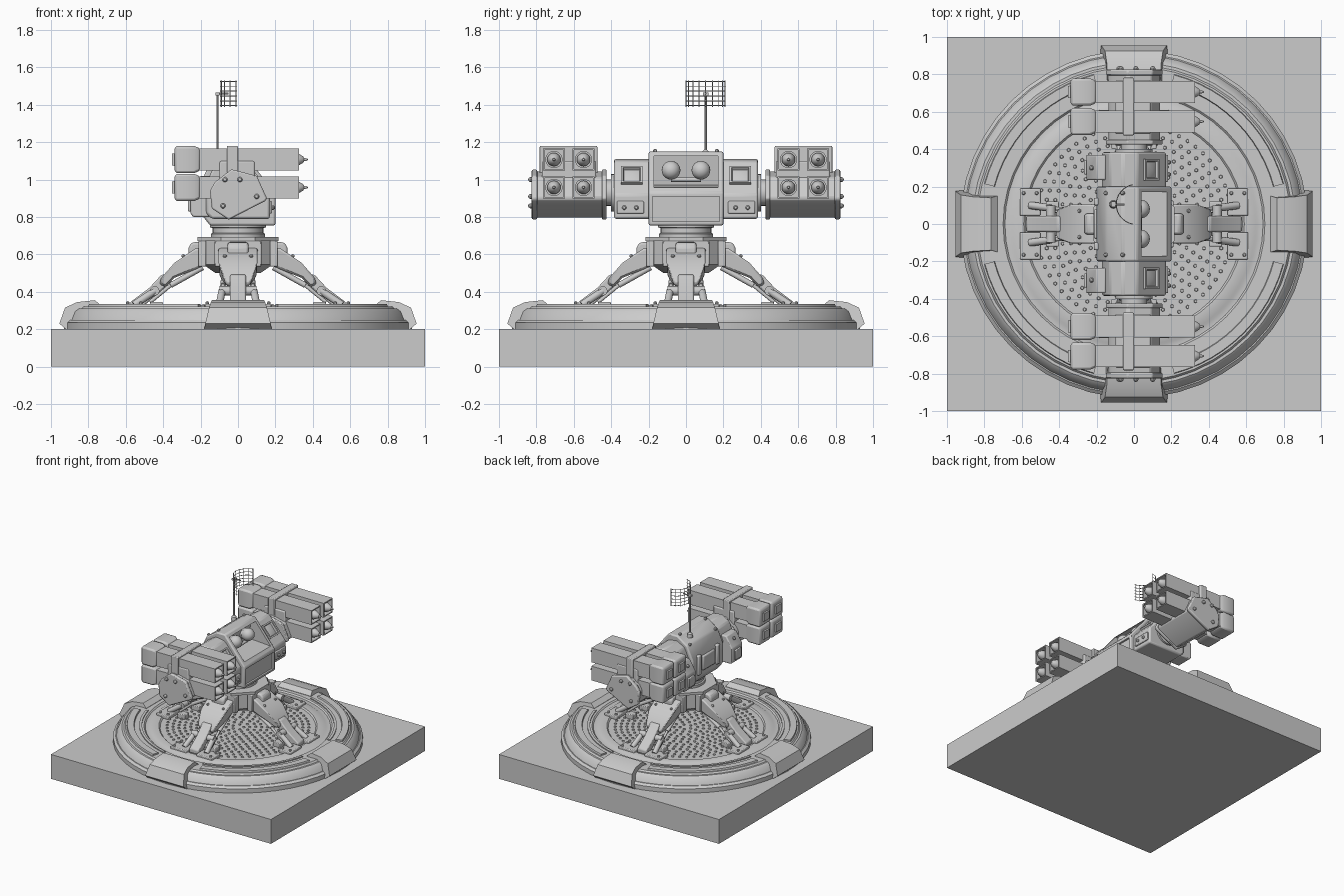
import bpy, bmesh, math
from mathutils import Matrix, Vector

if "Cube" in bpy.data.objects:
    bpy.data.objects.remove(bpy.data.objects["Cube"])

X_AXIS = Matrix.Rotation(math.pi / 2, 4, 'Y')      # lathe axis z -> x
T = Matrix.Translation


def finish(name, bm, bevel=0.0, matrix=None):
    bmesh.ops.remove_doubles(bm, verts=bm.verts, dist=1e-5)
    if matrix is not None:
        bm.transform(matrix)
    bmesh.ops.recalc_face_normals(bm, faces=bm.faces)
    me = bpy.data.meshes.new(name)
    bm.to_mesh(me)
    bm.free()
    ob = bpy.data.objects.new(name, me)
    bpy.context.collection.objects.link(ob)
    if bevel:
        m = ob.modifiers.new("bevel", 'BEVEL')
        m.width, m.segments, m.limit_method = bevel, 2, 'ANGLE'
    return ob


def box(name, x0, x1, y0, y1, z0, z1, bevel=0.0):
    bm = bmesh.new()
    bmesh.ops.create_cube(bm, size=1)
    m = T(((x0 + x1) / 2, (y0 + y1) / 2, (z0 + z1) / 2)) @ Matrix.Diagonal((x1 - x0, abs(y1 - y0), z1 - z0, 1))
    return finish(name, bm, bevel, m)


def prism(name, pts, y0, y1, bevel=0.0):
    """x,z outline extruded along y; a third value overrides the half width there"""
    bm = bmesh.new()
    a = [bm.verts.new((p[0], -p[2] if len(p) > 2 else y0, p[1])) for p in pts]
    b = [bm.verts.new((p[0], p[2] if len(p) > 2 else y1, p[1])) for p in pts]
    bm.faces.new(a)
    bm.faces.new(b[::-1])
    for i in range(len(pts)):
        j = (i + 1) % len(pts)
        bm.faces.new((a[i], b[i], b[j], a[j]))
    return finish(name, bm, bevel)


def lathe(name, prof, n=32, matrix=None, turn=0.0, arc=None, bevel=0.0):
    """r,z profile turned about z, or swept over an arc (closed outline)"""
    bm = bmesh.new()
    steps = n + 1 if arc else n
    span = arc if arc else 2 * math.pi
    rings = []
    for i in range(steps):
        t = turn + span * i / n
        rings.append([bm.verts.new((r * math.cos(t), r * math.sin(t), z)) for r, z in prof])
    k = len(prof)
    for i in range(n):
        p, q = rings[i], rings[(i + 1) % steps]
        for j in range(k if arc else k - 1):
            l = (j + 1) % k
            bm.faces.new((p[j], q[j], q[l], p[l]))
    if arc:
        bm.faces.new(rings[0])
        bm.faces.new(rings[-1])
    return finish(name, bm, bevel, matrix)


def rod(name, p, q, r, n=12):
    d = Vector(q) - Vector(p)
    m = T(p) @ d.to_track_quat('Z', 'Y').to_matrix().to_4x4()
    return lathe(name, [(0, 0), (r, 0), (r, d.length), (0, d.length)], n, m)


def bolt(name, p, d, r=0.012):
    m = T(p) @ Vector(d).to_track_quat('Z', 'Y').to_matrix().to_4x4()
    return lathe(name, [(0, -.004), (r, -.004), (r, r * .6), (r * .6, r * 1.2), (0, r * 1.4)], 10, m)


def spin4(obs):
    for ob in obs:
        for i in (1, 2, 3):
            c = ob.copy()
            c.matrix_basis = Matrix.Rotation(i * math.pi / 2, 4, 'Z') @ ob.matrix_basis
            bpy.context.collection.objects.link(c)


def cut(ob, cutter):
    m = ob.modifiers.new("cut", 'BOOLEAN')
    m.operation, m.object, m.solver = 'DIFFERENCE', cutter, 'EXACT'
    cutter.hide_render = True
    cutter.hide_set(True)


# Ground slab and round platform
box("slab", -1, 1, -1, 1, 0, 0.2)
lathe("platform", [(0, .2), (.93, .2), (.93, .235), (.912, .25), (.905, .25), (.885, .295), (.865, .31), (.85, .31),
                   (.84, .322), (.7, .322), (.69, .312), (.66, .312), (.65, .318), (.59, .318), (.58, .308), (0, .308)], 48)
panel = lathe("platform_panel", [(.77, .318), (.83, .318), (.825, .334), (.775, .334)], 12, None,
              math.radians(15), math.radians(60))
rib = lathe("platform_rib", [(.715, .318), (.735, .318), (.735, .33), (.715, .33)], 14, None,
            math.radians(14), math.radians(62))
clamp = prism("platform_clamp", [(.73, .2, .15), (.73, .325, .15), (.765, .355, .14), (.86, .345, .145),
                                 (.925, .315, .155), (.955, .23, .175), (.92, .2, .18)], 0, 0)
spin4([panel, rib, clamp])

# Studded tread in the middle
bm = bmesh.new()
for k in range(1, 13):
    r = .044 * k
    n = int(2 * math.pi * r / .052)
    for i in range(n):
        t = 2 * math.pi * (i + .5 * (k % 2)) / n
        bmesh.ops.create_cone(bm, cap_ends=True, segments=6, radius1=.011, radius2=.008, depth=.012,
                              matrix=T((r * math.cos(t), r * math.sin(t), .311)))
finish("tread_studs", bm)

# One leg towards +x, repeated four times
leg = [prism("leg_upper", [(.17, .64, .1), (.23, .63, .11), (.34, .555, .11), (.41, .475, .085), (.42, .44, .06),
                           (.385, .425, .06), (.34, .475, .09), (.25, .51, .1), (.17, .545, .1)], 0, 0, .012),
       prism("leg_lower", [(.36, .5), (.41, .49), (.475, .42), (.575, .345), (.575, .31), (.52, .31), (.43, .39),
                           (.36, .45)], -.042, .042, .008),
       prism("hip_block", [(.17, .665), (.245, .665), (.265, .64), (.265, .58), (.17, .56)], -.055, .055, .012),
       rod("ankle_pin", (.445, -.1, .405), (.445, .1, .405), .025, 16),
       box("hip_plate", .17, .212, -.125, .125, .535, .672, .006)]
for s in (-1, 1):
    a, b = sorted((s * .045, s * .19))
    leg += [box("foot_pad", .5, .61, a, b, .305, .336, .006),
            rod("foot_strut", (.445, s * .085, .405), (.555, s * .1, .33), .02),
            rod("brace_piston", (.19, s * .07, .53), (.36, s * .08, .435), .015),
            rod("brace_rod", (.36, s * .08, .435), (.47, s * .085, .345), .01),
            box("brace_foot", .4, .47, min(s * .06, s * .12), max(s * .06, s * .12), .305, .345, .005),
            bolt("leg_bolt", (.29, s * .07, .588), (.5, 0, .8), .01)]
    for x in (.52, .59):
        leg.append(bolt("foot_bolt", (x, s * .165, .336), (0, 0, 1), .01))
spin4(leg)

# Hub and swivel neck
lathe("hub", [(0, .5), (.13, .5), (.2, .545), (.2, .672), (.235, .672), (.235, .692), (.15, .692), (0, .692)], 8,
      None, math.pi / 8)
lathe("swivel_neck", [(0, .69), (.145, .69), (.145, .71), (.135, .715), (.135, .74), (.15, .745), (.15, .77), (0, .77)], 36)

# Central sensor head with a hooded opening
head = prism("sensor_head", [(-.15, .755), (.2, .755), (.2, .93), (.02, 1.15), (-.06, 1.15), (-.15, 1.09),
                             (-.2, .98), (-.2, .82)], -.2, .2, .01)
cut(head, prism("hood_cutter", [(-.02, .97), (.3, .95), (.3, 1.125), (.0, 1.125)], -.17, .17))
cut(head, box("panel_cutter", .185, .3, -.18, .18, .775, .91))
for s in (-1, 1):
    m = T((.035, s * .08, 1.05)) @ X_AXIS
    arcp = [(.05 * math.sin(math.pi * i / 12), -.05 * math.cos(math.pi * i / 12)) for i in range(13)]
    lathe("sensor_eye", arcp, 24, m)
    rod("sensor_mount", (-.03, s * .08, 1.05), (.01, s * .08, 1.05), .04, 20)
    box("back_rib", -.215, -.15, s * .12 - .02, s * .12 + .02, .84, 1.0, .008)
    for x, z in ((-.06, 1.15), (-.15, 1.09)):
        bolt("head_bolt", (x, s * .165, z), (-.4, 0, 1), .011)
rod("sensor_bar", (.03, -.08, 1.0), (.03, .08, 1.0), .012)
box("back_hatch", -.215, -.15, -.08, .08, .86, .98, .01)

# Side bodies, arms and launcher pods
PLATE = [(-.15, .94), (-.125, .985), (-.035, 1.055), (.1, 1.02), (.155, .9), (.145, .885), (-.05, .785), (-.14, .845)]
for s in (-1, 1):
    def yr(a, b):
        return (a, b) if s > 0 else (-b, -a)
    prism("side_body", [(-.14, .79), (.17, .79), (.17, .92), (.02, 1.1), (-.06, 1.112), (-.13, 1.07), (-.17, .98),
                        (-.17, .82)], *yr(.19, .385), .012)
    m = T((.088, s * .29, 1.02)) @ Matrix.Rotation(math.atan2(.18, .15), 4, 'Y')
    lathe("square_sensor", [(0, -.01), (.082, -.01), (.082, .014), (.066, .014), (.06, -.002), (0, .014)], 4, m, math.pi / 4)
    box("front_panel", .16, .182, *yr(.225, .37), .818, .885, .006)
    for y in (.265, .33):
        bolt("front_panel_bolt", (.182, s * y, .85), (1, 0, 0), .012)
    # rear equipment box
    prism("rear_box", [(-.15, .8), (-.24, .8), (-.255, .82), (-.255, .93), (-.2, 1.02), (-.15, 1.02)], *yr(.235, .37), .008)
    box("rear_box_cover", -.268, -.25, *yr(.265, .34), .83, .91, .005)
    bolt("rear_box_bolt", (-.225, s * .3, .985), (-.8, 0, .5), .012)
    # arm and its flanges
    rod("pod_arm", (0, s * .37, .93), (0, s * .45, .93), .07, 24)
    rod("arm_flange", (0, s * .38, .93), (0, s * .4, .93), .1, 24)
    # pod housing with end plates
    prism("pod_housing", [(x * .92, .92 + (z - .92) * .93) for x, z in PLATE], *yr(.44, .81), .012)
    prism("pod_inner_plate", PLATE, *yr(.425, .45), .006)
    prism("pod_outer_plate", PLATE, *yr(.795, .825), .008)
    for x, z in ((-.07, 1.0), (.01, 1.0), (-.08, .86), (.1, .91)):
        bolt("pod_bolt", (x, s * .825, z), (0, s, 0), .014)
    box("pod_cradle", -.1, .09, *yr(.48, .77), .88, 1.1, .01)
    box("pod_strap", -.06, 0, *yr(.474, .782), .89, 1.18, .006)
    # four missile tubes per pod
    q = math.sqrt(2)
    for y in (.548, .706):
        for z in (.958, 1.107):
            m = T((0, s * y, z)) @ X_AXIS
            h, w = .0585 * q, .05 * q
            lathe("launch_tube", [(0, -.3), (h, -.3), (h, .325), (w, .325), (w, .27), (0, .27)], 4, m, math.pi / 4)
            c = .073 * q
            lathe("tube_cap", [(0, -.34), (c * .9, -.34), (c, -.325), (c, -.235), (h, -.2), (0, -.2)], 4, m,
                  math.pi / 4, None, .012)
            lathe("tube_exhaust", [(0, -.352), (.045, -.352), (.05, -.33), (0, -.33)], 4, m, math.pi / 4)
            lathe("missile", [(0, .26), (.046, .26), (.046, .29), (.036, .29), (.036, .31), (.028, .33), (.017, .348),
                              (.008, .354), (.006, .37), (0, .376)], 20, m)

# Antenna mast with a curved wire-mesh dish
rod("antenna_mast", (-.11, .105, 1.1), (-.11, .105, 1.46), .006, 8)
lathe("antenna_foot", [(0, 0), (.022, 0), (.018, .03), (.008, .04), (0, .04)], 16, T((-.11, .105, 1.12)))
rod("antenna_feed", (-.115, .105, 1.46), (-.05, .105, 1.46), .005, 8)
box("antenna_joint", -.12, -.1, .09, .12, 1.45, 1.465)
cu = bpy.data.curves.new("antenna_mesh", 'CURVE')
cu.dimensions, cu.bevel_depth, cu.bevel_resolution = '3D', .0025, 0


def dish(t, z):
    return (.012 - .107 * math.cos(t), .105 + .107 * math.sin(t), z, 1)


def wire(pts):
    sp = cu.splines.new('POLY')
    sp.points.add(len(pts) - 1)
    for p, co in zip(sp.points, pts):
        p.co = co


for i in range(9):
    t = math.radians(-78 + 156 * i / 8)
    wire([dish(t, 1.388), dish(t, 1.53)])
for i in range(6):
    wire([dish(math.radians(-80 + 160 * j / 16), 1.395 + .026 * i) for j in range(17)])
bpy.context.collection.objects.link(bpy.data.objects.new("antenna_mesh", cu))

# Keep hard edges crisp, smooth the round parts
bpy.ops.object.select_all(action='DESELECT')
for ob in bpy.context.scene.objects:
    if ob.type == 'MESH' and not ob.hide_render:
        ob.select_set(True)
        bpy.context.view_layer.objects.active = ob
bpy.ops.object.shade_smooth_by_angle(angle=math.radians(32))
